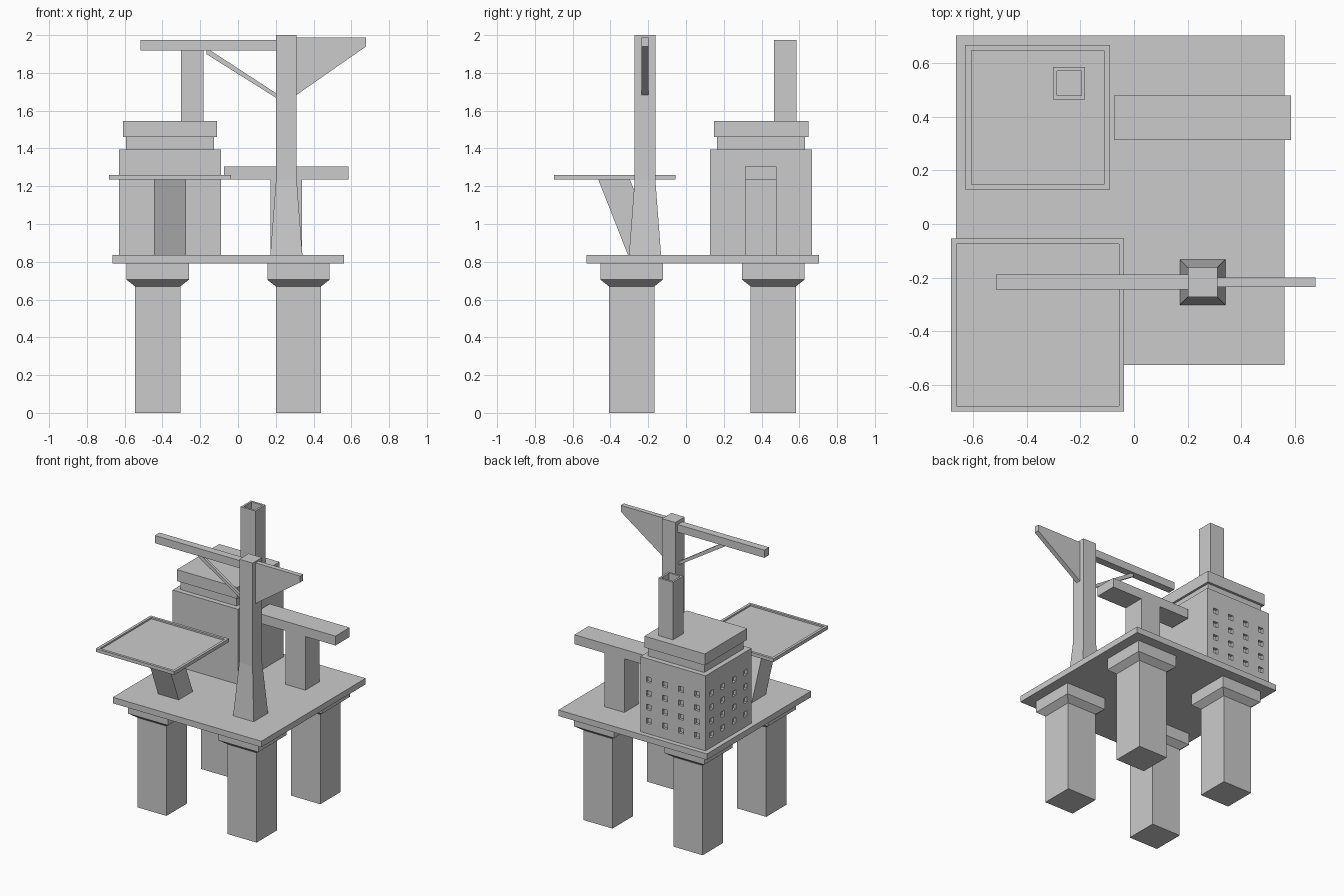
import bpy, bmesh
from mathutils import Vector

if "Cube" in bpy.data.objects:
    bpy.data.objects.remove(bpy.data.objects["Cube"])


def finish(name, bm):
    bmesh.ops.recalc_face_normals(bm, faces=bm.faces[:])
    me = bpy.data.meshes.new(name)
    bm.to_mesh(me)
    bm.free()
    ob = bpy.data.objects.new(name, me)
    bpy.context.collection.objects.link(ob)
    return ob


def add_loft(bm, rects):
    """Stack rectangles (x0, x1, y0, y1, z) into one closed solid; returns the top face."""
    rings = [[bm.verts.new((x, y, z)) for x, y in ((x0, y0), (x1, y0), (x1, y1), (x0, y1))]
             for x0, x1, y0, y1, z in rects]
    for a, b in zip(rings, rings[1:]):
        for i in range(4):
            j = (i + 1) % 4
            bm.faces.new((a[i], a[j], b[j], b[i]))
    bm.faces.new(rings[0][::-1])
    return bm.faces.new(rings[-1])


def loft(name, rects, rim=0, depth=0):
    bm = bmesh.new()
    top = add_loft(bm, rects)
    if rim:  # sink a recess into the top face
        bm.normal_update()
        bmesh.ops.inset_region(bm, faces=[top], thickness=rim)
        inner = bmesh.ops.extrude_discrete_faces(bm, faces=[top])["faces"][0]
        bmesh.ops.translate(bm, verts=inner.verts[:], vec=(0, 0, -depth))
    return finish(name, bm)


def box(name, x0, x1, y0, y1, z0, z1, rim=0, depth=0):
    return loft(name, [(x0, x1, y0, y1, z0), (x0, x1, y0, y1, z1)], rim, depth)


def plate(name, profile, y0, y1):
    """Extrude an (x, z) profile along y."""
    bm = bmesh.new()
    f = bm.faces.new([bm.verts.new((x, y0, z)) for x, z in profile])
    new = bmesh.ops.extrude_face_region(bm, geom=[f])["geom"]
    bmesh.ops.translate(bm, vec=(0, y1 - y0, 0),
                        verts=[v for v in new if isinstance(v, bmesh.types.BMVert)])
    return finish(name, bm)


def square(cx, cy, h, z):
    return (cx - h, cx + h, cy - h, cy + h, z)


# Legs with flared caps
for side, cx in (("left", -0.425), ("right", 0.32)):
    for end, cy in (("front", -0.288), ("back", 0.462)):
        loft(f"{end}_{side}_leg", [square(cx, cy, 0.12, 0), square(cx, cy, 0.12, 0.67),
                                   square(cx, cy, 0.165, 0.705), square(cx, cy, 0.165, 0.79)])

# Deck
box("deck", -0.665, 0.562, -0.527, 0.703, 0.79, 0.835)

# Accommodation block with window recesses on the back and left walls
block = box("cabin_block", -0.63, -0.09, 0.128, 0.668, 0.835, 1.395)
bm = bmesh.new()
w, d = 0.02, 0.02
for i in range(4):
    for j in range(4):
        off = (i - 1.5) * 0.133
        z = 0.93 + j * 0.103
        x, y = -0.36 + off, 0.398 + off
        for r in ((x - w, x + w, 0.668 - d, 0.70), (-0.66, -0.63 + d, y - w, y + w)):
            add_loft(bm, [r + (z - w,), r + (z + w,)])
cutter = finish("window_cutter", bm)
cutter.hide_render = True
cutter.hide_viewport = True
mod = block.modifiers.new("windows", "BOOLEAN")
mod.operation = "DIFFERENCE"
mod.solver = "EXACT"
mod.object = cutter

# Roof and chimney
box("roof_neck", -0.592, -0.127, 0.165, 0.63, 1.395, 1.46)
box("roof_slab", -0.609, -0.11, 0.148, 0.648, 1.46, 1.545)
box("chimney", -0.303, -0.182, 0.465, 0.586, 1.545, 1.975, 0.021, 0.1)

# T-shaped stand
box("stand_post", 0.173, 0.338, 0.313, 0.48, 0.835, 1.235)
box("stand_beam", -0.075, 0.586, 0.313, 0.48, 1.235, 1.305)

# Landing pad on a leaning support
loft("pad_support", [(-0.445, -0.275, -0.307, -0.14, 0.835),
                     (-0.445, -0.275, -0.465, -0.298, 1.237)])
box("landing_pad", -0.683, -0.037, -0.70, -0.055, 1.235, 1.26, 0.028, 0.012)

# Crane: tapered mast, boom, brace and counter jib
mx, my = 0.256, -0.217
loft("crane_mast", [square(mx, my, 0.085, 0.835), square(mx, my, 0.055, 1.23),
                    square(mx, my, 0.055, 2.0)])
box("crane_boom", -0.515, 0.21, my - 0.028, my + 0.028, 1.918, 1.975)
plate("crane_brace", [(-0.168, 1.918), (-0.168, 1.90), (0.205, 1.666), (0.205, 1.69),
                      (-0.145, 1.918)], my - 0.01, my + 0.01)
plate("counter_jib", [(0.305, 1.68), (0.678, 1.94), (0.678, 1.987), (0.305, 1.987)],
      my - 0.018, my + 0.018)
